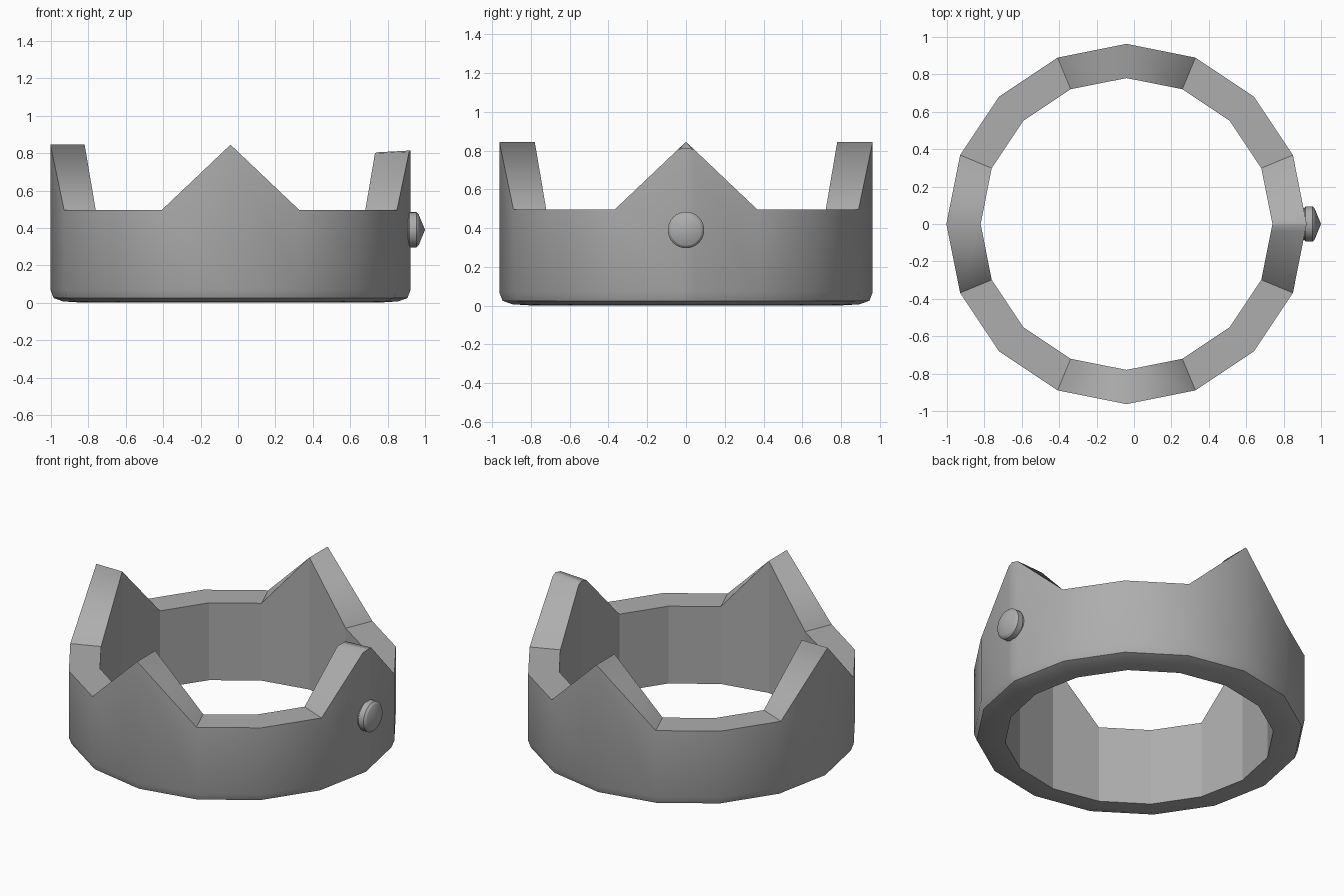
import bpy, bmesh, math
from mathutils import Vector

cube = bpy.data.objects.get("Cube")
if cube:
    bpy.data.objects.remove(cube, do_unlink=True)

GREY = (0.42, 0.42, 0.42, 1)
grey = bpy.data.materials.new("mid_grey")
grey.use_nodes = True
grey.diffuse_color = GREY
grey.node_tree.nodes["Principled BSDF"].inputs["Base Color"].default_value = GREY

CENTRE_X = -0.04
OUTER, INNER = 0.963, 0.78
SIDES = 16
RIM, PEAK = 0.495, 0.845


def finish(name, bm):
    bmesh.ops.recalc_face_normals(bm, faces=bm.faces)
    mesh = bpy.data.meshes.new(name)
    bm.to_mesh(mesh)
    bm.free()
    mesh.materials.append(grey)
    obj = bpy.data.objects.new(name, mesh)
    bpy.context.collection.objects.link(obj)


def section(k):
    """Cross-section of the band: outer top, rounded foot, inner foot, inner top."""
    a = 2 * math.pi * k / SIDES
    top = PEAK if k % 4 == 0 else RIM
    profile = [(OUTER, top), (OUTER, 0.07), (0.946, 0.025), (0.895, 0.007),
               (INNER, 0.0), (INNER, top)]
    return [Vector((CENTRE_X + r * math.cos(a), r * math.sin(a), z)) for r, z in profile]


def blend(p, q):
    """Section a short way from the blunted point, cut at an even width."""
    return [u.lerp(v, 0.11 if i < 4 else 0.134) for i, (u, v) in enumerate(zip(p, q))]


# Crown band with four points; the one above the stud has a blunted tip
sections = [section(k) for k in range(SIDES)]
creased = [k % 2 == 1 for k in range(SIDES)]
near, far = blend(sections[0], sections[1]), blend(sections[0], sections[-1])
sections[0][0].z, sections[0][-1].z = 0.814, 0.804
sections = [sections[0], near] + sections[1:] + [far]
creased = [True, False] + creased[1:] + [False]

bm = bmesh.new()
rings = [[bm.verts.new(p) for p in s] for s in sections]
count = len(rings)
for n in range(count):
    a, b = rings[n], rings[(n + 1) % count]
    for i in range(6):
        j = (i + 1) % 6
        face = bm.faces.new((a[i], b[i], b[j], a[j]))
        face.smooth = i != 4        # inner wall stays faceted
    for i in (0, 2, 4, 5):          # crisp rims, foot and inner foot
        bm.edges.get((a[i], b[i])).smooth = False
for ring, crease in zip(rings, creased):
    if crease:
        bm.edges.get((ring[0], ring[5])).smooth = False
finish("crown_band", bm)

# Round stud on the left side, lathed about the x axis
stud_profile = [(0.89, 0.085), (0.912, 0.087), (0.918, 0.094), (0.954, 0.094),
                (0.966, 0.082)]
STEPS = 32
bm = bmesh.new()
loops = [[bm.verts.new((x, r * math.cos(2 * math.pi * s / STEPS),
                        0.39 + r * math.sin(2 * math.pi * s / STEPS)))
          for s in range(STEPS)] for x, r in stud_profile]
tip = bm.verts.new((1.0, 0, 0.39))
for s in range(STEPS):
    t = (s + 1) % STEPS
    for a, b in zip(loops, loops[1:]):
        bm.faces.new((a[s], a[t], b[t], b[s]))
    bm.faces.new((loops[-1][s], loops[-1][t], tip))
bm.faces.new(loops[0])
for f in bm.faces:
    f.smooth = True
for loop in loops:                  # crisp rim, so the low cone reads as a flat cap
    for s in range(STEPS):
        bm.edges.get((loop[s], loop[(s + 1) % STEPS])).smooth = False
finish("side_stud", bm)
